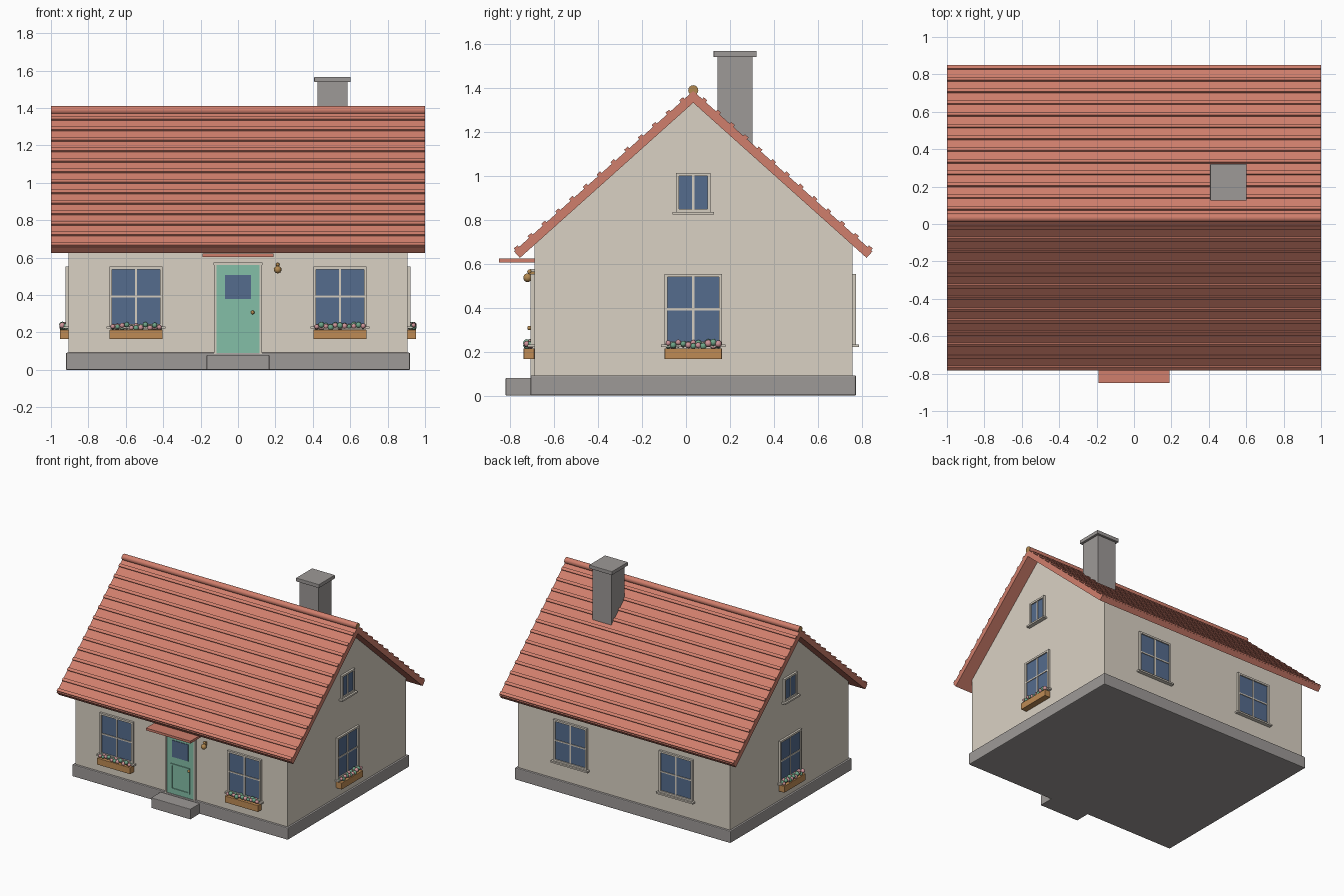
import bpy, bmesh, math, random
from mathutils import Matrix, Vector

random.seed(4)
if "Cube" in bpy.data.objects:
    bpy.data.objects.remove(bpy.data.objects["Cube"])


def material(name, *rgb):
    m = bpy.data.materials.new(name)
    m.use_nodes = True
    m.diffuse_color = (*rgb, 1)
    m.node_tree.nodes["Principled BSDF"].inputs["Base Color"].default_value = (*rgb, 1)
    return m


PLASTER = material("cream plaster", 0.70, 0.64, 0.55)
STONE = material("grey stone", 0.34, 0.32, 0.31)
TILE = material("red roof tile", 0.63, 0.21, 0.15)
GLASS = material("blue glass", 0.09, 0.15, 0.27)
FRAME = material("off white trim", 0.66, 0.61, 0.53)
DOOR = material("mint door paint", 0.23, 0.52, 0.39)
WOOD = material("planter wood", 0.52, 0.26, 0.09)
BRASS = material("brass", 0.45, 0.25, 0.08)
LEAF = material("leaf green", 0.16, 0.38, 0.25)
PETAL = material("pink petal", 0.62, 0.30, 0.32)

CY = 0.033            # house centre line in y
HALF_X, HALF_Y = 0.905, 0.723
RIDGE, SLOPE = 1.385, math.atan(0.895)
EAVE_RUN = 0.815      # horizontal reach of each roof slope
THICK = 0.04


def finish(name, bm, mats, matrix=Matrix(), bevel=0, smooth=False):
    bmesh.ops.recalc_face_normals(bm, faces=bm.faces)
    me = bpy.data.meshes.new(name)
    bm.to_mesh(me)
    bm.free()
    ob = bpy.data.objects.new(name, me)
    bpy.context.collection.objects.link(ob)
    ob.matrix_world = matrix
    for m in mats:
        me.materials.append(m)
    if smooth:
        me.polygons.foreach_set("use_smooth", [True] * len(me.polygons))
    if bevel:
        mod = ob.modifiers.new("soft edges", "BEVEL")
        mod.width, mod.segments = bevel, 2
    return ob


def add_box(bm, center, size, rot=Matrix()):
    bmesh.ops.create_cube(bm, size=1, matrix=Matrix.Translation(center) @ rot @ Matrix.Diagonal((*size, 1)))


def boxes(name, mat, items, matrix=Matrix(), bevel=0):
    bm = bmesh.new()
    for center, size in items:
        add_box(bm, center, size)
    return finish(name, bm, [mat], matrix, bevel)


def prism(name, mat, profile, half):
    """Extrude a (y, z) outline along x."""
    bm = bmesh.new()
    face = bm.faces.new([bm.verts.new((-half, y + CY, z)) for y, z in profile])
    out = bmesh.ops.extrude_face_region(bm, geom=[face])
    bmesh.ops.translate(bm, vec=(2 * half, 0, 0),
                        verts=[v for v in out["geom"] if isinstance(v, bmesh.types.BMVert)])
    return finish(name, bm, [mat])


def on_wall(side, along, z):
    """Frame on a wall: local x runs along it, local -y points outward."""
    angle = {"front": 0, "left": 90, "back": 180, "right": -90}[side]
    depth = HALF_Y if side in ("front", "back") else HALF_X
    turn = Matrix.Rotation(math.radians(angle), 4, "Z")
    return Matrix.Translation((0, CY, 0)) @ turn @ Matrix.Translation((along, -depth, z))


# Plinth, walls and front step
boxes("stone_plinth", STONE, [((0, CY, 0.046), (1.84, 1.48, 0.092))], bevel=0.006)
boxes("front_step", STONE, [((0, -0.75, 0.04), (0.335, 0.14, 0.08))], bevel=0.004)
under = RIDGE - THICK / math.cos(SLOPE) + 0.004
eave = under - HALF_Y * math.tan(SLOPE)
prism("gabled_walls", PLASTER,
      [(-HALF_Y, 0.09), (HALF_Y, 0.09), (HALF_Y, eave), (0, under), (-HALF_Y, eave)], HALF_X)

# Roof slabs
low = RIDGE - EAVE_RUN * math.tan(SLOPE)
dy, dz = THICK * math.sin(SLOPE), THICK * math.cos(SLOPE)
prism("roof_slabs", TILE,
      [(-EAVE_RUN, low), (-EAVE_RUN + dy, low - dz), (0, RIDGE - THICK / math.cos(SLOPE)),
       (EAVE_RUN - dy, low - dz), (EAVE_RUN, low), (0, RIDGE)], 1.0)

# Raised tile courses on both slopes
bm = bmesh.new()
ROWS = 13
for s in (-1, 1):
    for i in range(ROWS):
        run = EAVE_RUN * (i + 0.8) / ROWS
        add_box(bm, (0, CY + s * run, RIDGE - run * math.tan(SLOPE) + 0.003), (1.998, 0.022, 0.016),
                Matrix.Rotation(-s * SLOPE, 4, "X"))
finish("tile_courses", bm, [TILE])

# Ridge roll with brass ends
bm = bmesh.new()
bmesh.ops.create_cone(bm, cap_ends=True, segments=16, radius1=0.023, radius2=0.023, depth=2,
                      matrix=Matrix.Translation((0, CY, 1.388)) @ Matrix.Rotation(math.pi / 2, 4, "Y"))
for f in bm.faces:
    f.material_index = int(len(f.verts) > 4)
    f.smooth = len(f.verts) == 4
finish("ridge_roll", bm, [TILE, BRASS])

# Chimney
boxes("chimney_stack", STONE, [((0.505, 0.223, 1.3), (0.16, 0.16, 0.5))])
boxes("chimney_cap", STONE, [((0.505, 0.223, 1.553), (0.195, 0.195, 0.028))], bevel=0.003)


def ring(w, h, bar, depth):
    """Four bars around a w by h opening, centred on the local origin."""
    out = []
    for s in (-1, 1):
        out.append(((s * (w - bar) / 2, -depth / 2, 0), (bar, depth, h)))
        out.append(((0, -depth / 2, s * (h - bar) / 2), (w - 2 * bar, depth, bar)))
    return out


def window(label, side, along, z, w, h, cross=True):
    at = on_wall(side, along, z)
    boxes(label + "_glass", GLASS, [((0, -0.003, 0), (w - 0.01, 0.008, h - 0.01))], at)
    bars = ring(w, h, 0.014, 0.016) + [((0, -0.006, 0), (0.01, 0.012, h - 0.02))]
    if cross:
        bars.append(((0, -0.006, 0), (w - 0.02, 0.012, 0.01)))
    boxes(label + "_frame", FRAME, bars, at)
    boxes(label + "_sill", FRAME, [((0, -0.014, -h / 2 - 0.005), (w + 0.03, 0.032, 0.012))], at)


def planter(label, side, along, w):
    at = on_wall(side, along, 0.19)
    boxes(label + "_planter", WOOD, [((0, -0.024, 0), (w, 0.048, 0.05))], at, 0.002)
    bm = bmesh.new()
    count = 11
    for i in range(count * 2):
        x = ((i // 2 + 0.5) / count - 0.5) * (w - 0.01)
        pos = (x, -0.018 - 0.016 * (i % 2), random.uniform(0.034, 0.052))
        new = bmesh.ops.create_icosphere(bm, subdivisions=2, radius=random.uniform(0.012, 0.017),
                                         matrix=Matrix.Translation(pos))
        colour = (i // 2 + i) % 2
        for f in {f for v in new["verts"] for f in v.link_faces}:
            f.material_index = colour
    finish(label + "_flowers", bm, [LEAF, PETAL], at, smooth=True)


# Windows and planters
for tag, s in (("left", 1), ("right", -1)):
    window("front_" + tag, "front", s * 0.545, 0.392, 0.285, 0.32)
    planter("front_" + tag, "front", s * 0.545, 0.283)
    window("back_" + tag, "back", -s * 0.45, 0.392, 0.285, 0.32)
    window("gable_" + tag, tag, 0, 0.392, 0.262, 0.32)
    planter("gable_" + tag, tag, 0, 0.26)
    window("attic_" + tag, tag, 0, 0.923, 0.158, 0.178, cross=False)

# Front door with glazed light, lower panel and frame
door = on_wall("front", 0, 0.325)
boxes("door_leaf", DOOR, [((0, -0.005, 0), (0.232, 0.014, 0.48))], door)
boxes("door_panel_trim", DOOR,
      [((x, y - 0.012, z - 0.1), s) for (x, y, z), s in ring(0.16, 0.2, 0.012, 0.006)], door)
boxes("door_glass", GLASS, [((0, -0.013, 0.117), (0.138, 0.006, 0.128))], door)
boxes("door_frame", FRAME,
      [((s * 0.121, -0.008, 0), (0.014, 0.018, 0.48)) for s in (-1, 1)]
      + [((0, -0.009, 0.243), (0.26, 0.022, 0.014))], door)
boxes("door_canopy", TILE, [((0, -0.765, 0.613), (0.38, 0.17, 0.018))])


def balls(name, items):
    bm = bmesh.new()
    for pos, r in items:
        bmesh.ops.create_uvsphere(bm, u_segments=16, v_segments=10, radius=r,
                                  matrix=Matrix.Translation(pos))
    finish(name, bm, [BRASS], smooth=True)


balls("door_knob", [((0.078, -0.712, 0.307), 0.01)])
balls("wall_lamp", [((0.212, -0.72, 0.536), 0.02), ((0.212, -0.712, 0.563), 0.01)])
boxes("lamp_bracket", BRASS, [((0.212, -0.7, 0.55), (0.014, 0.03, 0.03))])
